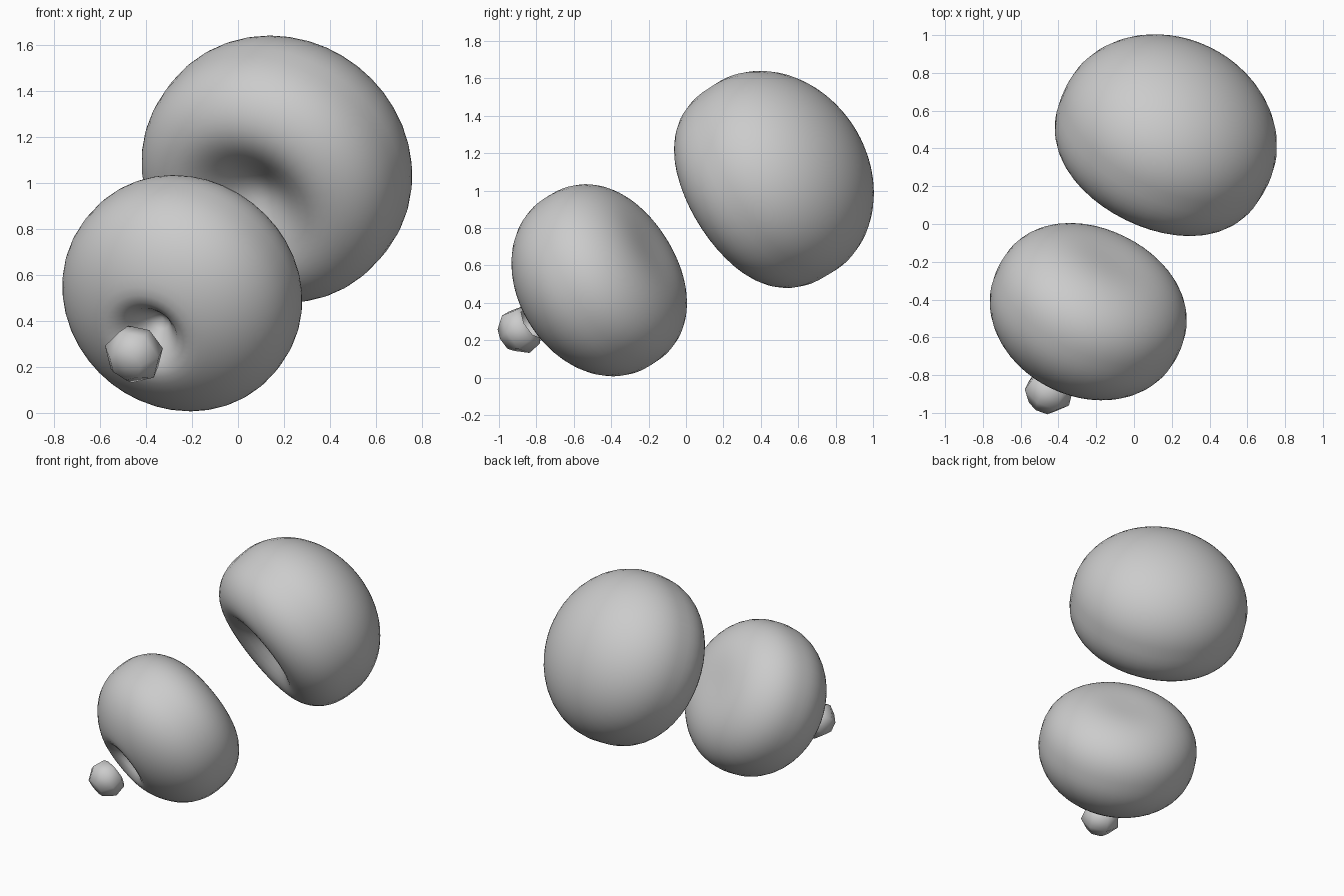
import bpy, bmesh
from math import sin, cos, pi, exp
from mathutils import Vector

if "Cube" in bpy.data.objects:
    bpy.data.objects.remove(bpy.data.objects["Cube"])

# all three blobs lie on one axis and are round about it
AXIS = Vector((-0.385, -0.785, -0.487)).normalized()
ROT = AXIS.to_track_quat('Z', 'Y').to_matrix().to_4x4()


def revolve(name, center, profile, sides, angle):
    """Revolve (radius, height) points about AXIS; both end points are poles."""
    bm = bmesh.new()
    top = bm.verts.new((0, 0, profile[0][1]))
    bottom = bm.verts.new((0, 0, profile[-1][1]))
    rings = [[bm.verts.new((r * cos(2 * pi * i / sides), r * sin(2 * pi * i / sides), h))
              for i in range(sides)] for r, h in profile[1:-1]]
    for i in range(sides):
        j = (i + 1) % sides
        bm.faces.new((top, rings[0][i], rings[0][j]))
        for a, b in zip(rings, rings[1:]):
            bm.faces.new((a[i], b[i], b[j], a[j]))
        bm.faces.new((bottom, rings[-1][j], rings[-1][i]))
    bmesh.ops.recalc_face_normals(bm, faces=bm.faces)
    bm.transform(ROT)
    mesh = bpy.data.meshes.new(name)
    bm.to_mesh(mesh)
    bm.free()
    obj = bpy.data.objects.new(name, mesh)
    obj.location = center
    bpy.context.collection.objects.link(obj)
    bpy.ops.object.select_all(action='DESELECT')
    obj.select_set(True)
    bpy.context.view_layer.objects.active = obj
    bpy.ops.object.shade_smooth_by_angle(angle=angle)
    return obj


def blob_profile(radius, front, back, steps=40):
    """Rounded halves with a soft dent: (height, fullness, dent depth, dent width)."""
    pts = []
    for i in range(steps + 1):
        t = pi * i / steps
        r, c = radius * sin(t), cos(t)
        sign = 1 if c >= 0 else -1
        h, power, depth, width = front if c >= 0 else back
        dent = depth * exp(-(r / width) ** 2)
        pts.append((r, sign * (h * abs(c) ** power - dent)))
    return pts


# large blob with a wide hollow facing the middle one
revolve("large_blob", (0.178, 0.475, 1.07),
        blob_profile(0.594, (0.455, 0.7, 0.25, 0.25), (0.485, 1, 0, 1)), 40, pi)

# middle blob: small pit in front, flattened back
revolve("middle_blob", (-0.245, -0.465, 0.517),
        blob_profile(0.53, (0.415, 0.93, 0.20, 0.11), (0.405, 0.82, 0.045, 0.25)), 40, pi)

# small low-poly cup opening towards the middle blob
revolve("small_cup", (-0.457, -0.896, 0.247),
        [(0, 0.092), (0.075, 0.083), (0.13, 0.01), (0.115, -0.07),
         (0.09, -0.088), (0.06, -0.02), (0, 0.01)], 7, 1.1)
